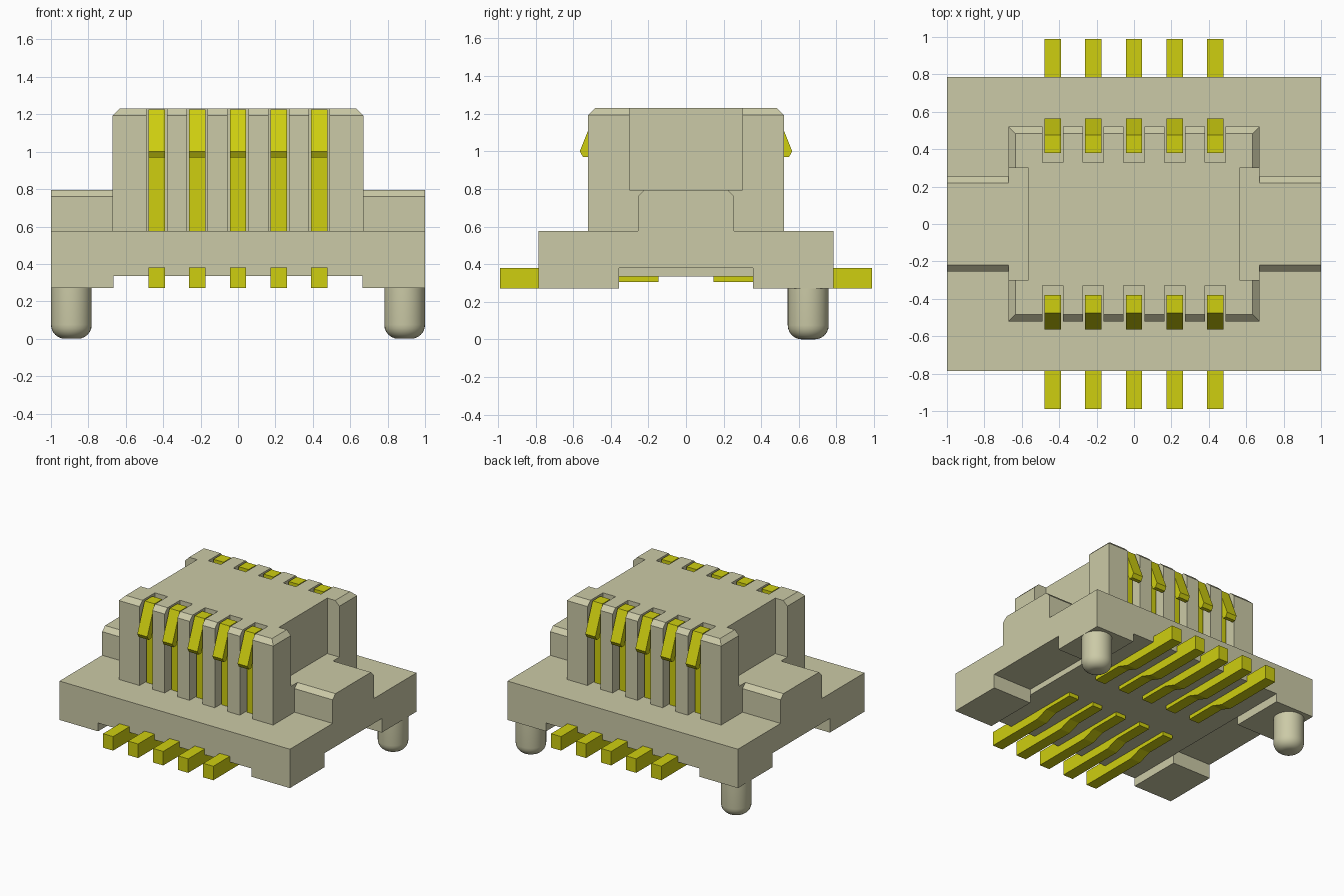
import bpy, bmesh, math

if "Cube" in bpy.data.objects:
    bpy.data.objects.remove(bpy.data.objects["Cube"])


def material(name, rgb):
    m = bpy.data.materials.new(name)
    m.diffuse_color = (*rgb, 1)
    m.use_nodes = True
    m.node_tree.nodes["Principled BSDF"].inputs["Base Color"].default_value = m.diffuse_color
    return m


BEIGE = material("beige plastic", (0.60, 0.59, 0.385))
GOLD = material("yellow gold", (0.62, 0.62, 0.005))
PIN_X = [i * 0.2175 for i in range(-2, 3)]
PIN_W = 0.087


def finish(name, bm, mat):
    bmesh.ops.recalc_face_normals(bm, faces=bm.faces)
    me = bpy.data.meshes.new(name)
    bm.to_mesh(me)
    bm.free()
    ob = bpy.data.objects.new(name, me)
    me.materials.append(mat)
    bpy.context.scene.collection.objects.link(ob)
    return ob


def add_prism(bm, profile, x0, x1):
    """Extrude a (y, z) profile along x."""
    a = [bm.verts.new((x0, y, z)) for y, z in profile]
    b = [bm.verts.new((x1, y, z)) for y, z in profile]
    n = len(profile)
    bm.faces.new(a)
    bm.faces.new(b[::-1])
    for i in range(n):
        j = (i + 1) % n
        bm.faces.new((a[i], b[i], b[j], a[j]))


def prism(name, profile, x0, x1, mat=BEIGE):
    bm = bmesh.new()
    add_prism(bm, profile, x0, x1)
    return finish(name, bm, mat)


def box(name, x0, x1, y0, y1, z0, z1):
    x0, x1 = sorted((x0, x1))
    y0, y1 = sorted((y0, y1))
    return prism(name, [(y0, z0), (y1, z0), (y1, z1), (y0, z1)], x0, x1)


def boolean(target, other, operation):
    mod = target.modifiers.new("bool", "BOOLEAN")
    mod.operation = operation
    mod.solver = "EXACT"
    mod.object = other
    bpy.context.view_layer.objects.active = target
    bpy.ops.object.modifier_apply(modifier=mod.name)
    bpy.data.objects.remove(other, do_unlink=True)


# Tower with chamfered top rim
bm = bmesh.new()
add_prism(bm, [(-0.52, 0.45), (0.52, 0.45), (0.52, 1.23), (-0.52, 1.23)], -0.67, 0.67)
rim = [e for e in bm.edges if all(v.co.z > 1.2 for v in e.verts)]
bmesh.ops.bevel(bm, geom=rim, offset=0.036, segments=1, affect="EDGES")
tower = finish("tower", bm, BEIGE)

# Contact slots and end notches
for s in (-1, 1):
    for x in PIN_X:
        boolean(tower, box("slot_cutter", x - 0.055, x + 0.055, s * 0.33, s * 0.6, 0.52, 1.3), "DIFFERENCE")
    boolean(tower, box("notch_cutter", s * 0.565, s * 0.8, -0.30, 0.30, 0.795, 1.3), "DIFFERENCE")

# Base plate with corner feet left by the underside recesses
body = box("housing", -1, 1, -0.785, 0.785, 0.27, 0.575)
boolean(body, box("recess_cutter", -0.665, 0.665, -0.9, 0.9, 0.1, 0.335), "DIFFERENCE")
for s in (-1, 1):
    boolean(body, box("side_cutter", s * 0.665, s * 1.1, -0.355, 0.355, 0.1, 0.38), "DIFFERENCE")
boolean(body, tower, "UNION")

# Chamfered ledges at both ends
ledge = [(-0.255, 0.5), (0.255, 0.5), (0.255, 0.76), (0.22, 0.795), (-0.22, 0.795), (-0.255, 0.76)]
for s in (-1, 1):
    x0, x1 = sorted((s * 0.62, s))
    boolean(body, prism("ledge", ledge, x0, x1), "UNION")

# Spring contacts and solder tails, mirrored front to back
contact = [(0.38, 0.57), (0.38, 1.225), (0.475, 1.225), (0.565, 1.0), (0.548, 0.97),
           (0.518, 0.97), (0.45, 1.14), (0.45, 0.57)]
tail = [(0.99, 0.27), (0.99, 0.38), (0.50, 0.38), (0.40, 0.345), (0.145, 0.345),
        (0.145, 0.305), (0.40, 0.305), (0.50, 0.27)]
for s, side in ((-1, "front"), (1, "back")):
    for label, profile in (("contacts", contact), ("tails", tail)):
        bm = bmesh.new()
        for x in PIN_X:
            add_prism(bm, [(s * y, z) for y, z in profile], x - PIN_W / 2, x + PIN_W / 2)
        finish(f"{side}_{label}", bm, GOLD)

# Locating pegs with rounded tips
R, F, N = 0.109, 0.075, 32
rings = [(R, 0.27)] + [(R - F + F * math.cos(t), F - F * math.sin(t))
                       for t in (k * math.pi / 12 for k in range(7))]
for s, side in ((-1, "left"), (1, "right")):
    bm = bmesh.new()
    loops = [[bm.verts.new((s * 0.891 + r * math.cos(2 * math.pi * i / N),
                            0.65 + r * math.sin(2 * math.pi * i / N), z)) for i in range(N)]
             for r, z in rings]
    for a, b in zip(loops, loops[1:]):
        for i in range(N):
            j = (i + 1) % N
            bm.faces.new((a[i], a[j], b[j], b[i]))
    bm.faces.new(loops[0])
    bm.faces.new(loops[-1])
    peg = finish(f"{side}_peg", bm, BEIGE)
    bpy.ops.object.select_all(action="DESELECT")
    peg.select_set(True)
    bpy.context.view_layer.objects.active = peg
    bpy.ops.object.shade_smooth_by_angle(angle=math.radians(35))
